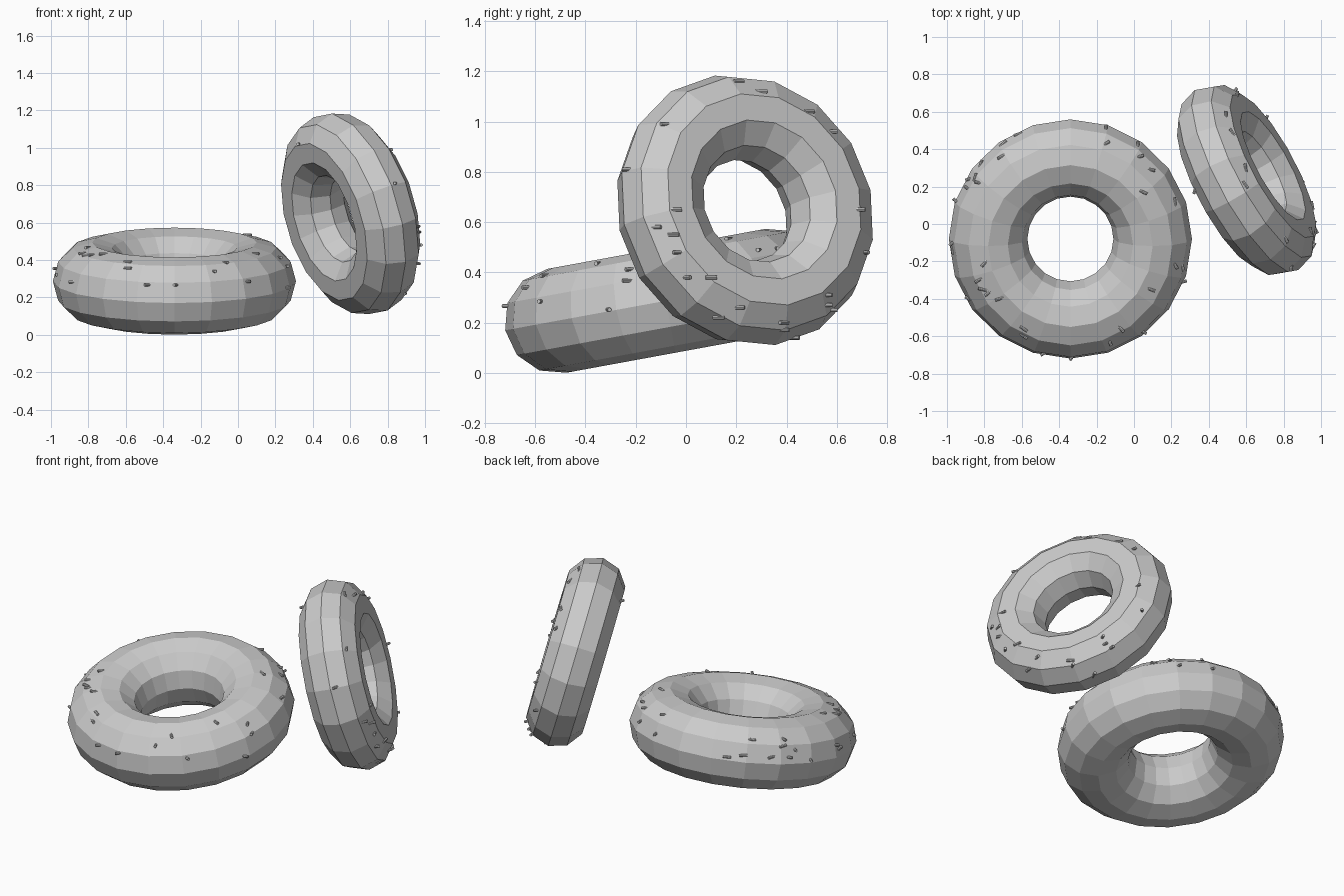
import bpy, bmesh, math, random
from mathutils import Matrix, Vector
from mathutils.bvhtree import BVHTree

random.seed(4)
if "Cube" in bpy.data.objects:
    bpy.data.objects.remove(bpy.data.objects["Cube"], do_unlink=True)

# One plain grey for everything
grey = bpy.data.materials.new("plain_grey")
grey.use_nodes = True
grey.diffuse_color = (0.6, 0.6, 0.6, 1)
grey.node_tree.nodes["Principled BSDF"].inputs["Base Color"].default_value = (0.6, 0.6, 0.6, 1)


def ring(name, centre, rotation, major, minor, sides, tube_sides):
    """Faceted ring placed by a centre and a rotation matrix."""
    bpy.ops.mesh.primitive_torus_add(major_radius=major, minor_radius=minor,
                                     major_segments=sides, minor_segments=tube_sides)
    obj = bpy.context.object
    obj.name = name
    obj.location = (0, 0, 0)
    obj.data.transform(Matrix.Translation(centre) @ rotation)
    obj.data.materials.clear()
    obj.data.materials.append(grey)
    obj.data.shade_flat()
    return obj


def sprinkles(name, base, starts, direction, yaw_range):
    """Small level rods dropped onto the surface of a ring along a direction."""
    bm = bmesh.new()
    bm.from_mesh(base.data)
    tree = BVHTree.FromBMesh(bm)
    bm.clear()
    for start in starts:
        start = Vector(start)
        hit = tree.ray_cast(start, direction)[0]
        if hit is None:
            # Just past the rim: settle on the nearest side of the ring
            middle = sum((Vector(c) for c in base.bound_box), Vector()) / 8
            level = start + direction * (middle - start).dot(direction)
            hit = tree.find_nearest(level)[0]
        yaw = random.uniform(*yaw_range)
        place = (Matrix.Translation(hit) @ Matrix.Rotation(yaw, 4, "Z")
                 @ Matrix.Rotation(math.pi / 2, 4, "Y"))
        bmesh.ops.create_cone(bm, cap_ends=True, segments=8, radius1=0.008,
                              radius2=0.008, depth=0.046, matrix=place)
    mesh = bpy.data.meshes.new(name)
    bm.to_mesh(mesh)
    bm.free()
    mesh.materials.append(grey)
    obj = bpy.data.objects.new(name, mesh)
    bpy.context.collection.objects.link(obj)
    return obj


# Lying donut, tipped up a little at the back
lying = ring("lying_donut", Vector((-0.34, -0.08, 0.287)),
             Matrix.Rotation(math.radians(10.4), 4, "X"), 0.44, 0.21, 20, 12)

# Standing donut, leaning on its axis
axis = Vector((0.85, 0.46, 0.26)).normalized()
side = Vector((-axis.y, axis.x, 0)).normalized()
rise = axis.cross(side)
turn = Matrix((side, rise, axis)).transposed().to_4x4()
standing = ring("standing_donut", Vector((0.602, 0.235, 0.647)),
                turn @ Matrix.Rotation(math.radians(6), 4, "Z"), 0.383, 0.175, 16, 10)

# Sprinkle spots on the lying donut, seen from above
spots = [(-.70, .43), (-.62, .48), (-.82, .32), (-.71, .36), (-.88, .24), (-.85, .25),
         (-.83, .22), (-.89, .19), (-.95, .12), (-.97, -.1), (-.97, -.14), (-.8, -.21),
         (-.83, -.3), (-.72, -.4), (-.78, -.37), (-.81, -.35), (-.9, -.41), (-.59, -.56),
         (-.59, -.6), (-.48, -.69), (-.33, -.71), (-.13, -.63), (-.07, -.56), (.06, -.59),
         (.09, -.35), (.26, -.31), (.26, -.23), (.22, -.22), (-.15, .51), (-.15, .43),
         (.02, .42), (.03, .36), (.09, .29), (.05, .17), (.22, .12)]
sprinkles("lying_donut_sprinkles", lying, [(x, y, 3) for x, y in spots],
          Vector((0, 0, -1)), (0, math.pi))

# Sprinkle spots on the outer face of the standing donut, seen from its side
spots = [(.03, 1.16), (.21, 1.16), (.3, 1.12), (.49, 1.04), (-.08, .99), (.58, .96),
         (-.23, .81), (-.04, .65), (.69, .65), (-.12, .58), (-.05, .55), (-.03, .48),
         (.71, .48), (0, .38), (.1, .38), (.56, .31), (.56, .27), (.58, .25),
         (.21, .26), (.39, .2), (.39, .17), (.13, .22), (.43, .14)]
sprinkles("standing_donut_sprinkles", standing, [(3, y, z) for y, z in spots],
          Vector((-1, 0, 0)), (math.pi * 0.25, math.pi * 0.75))
